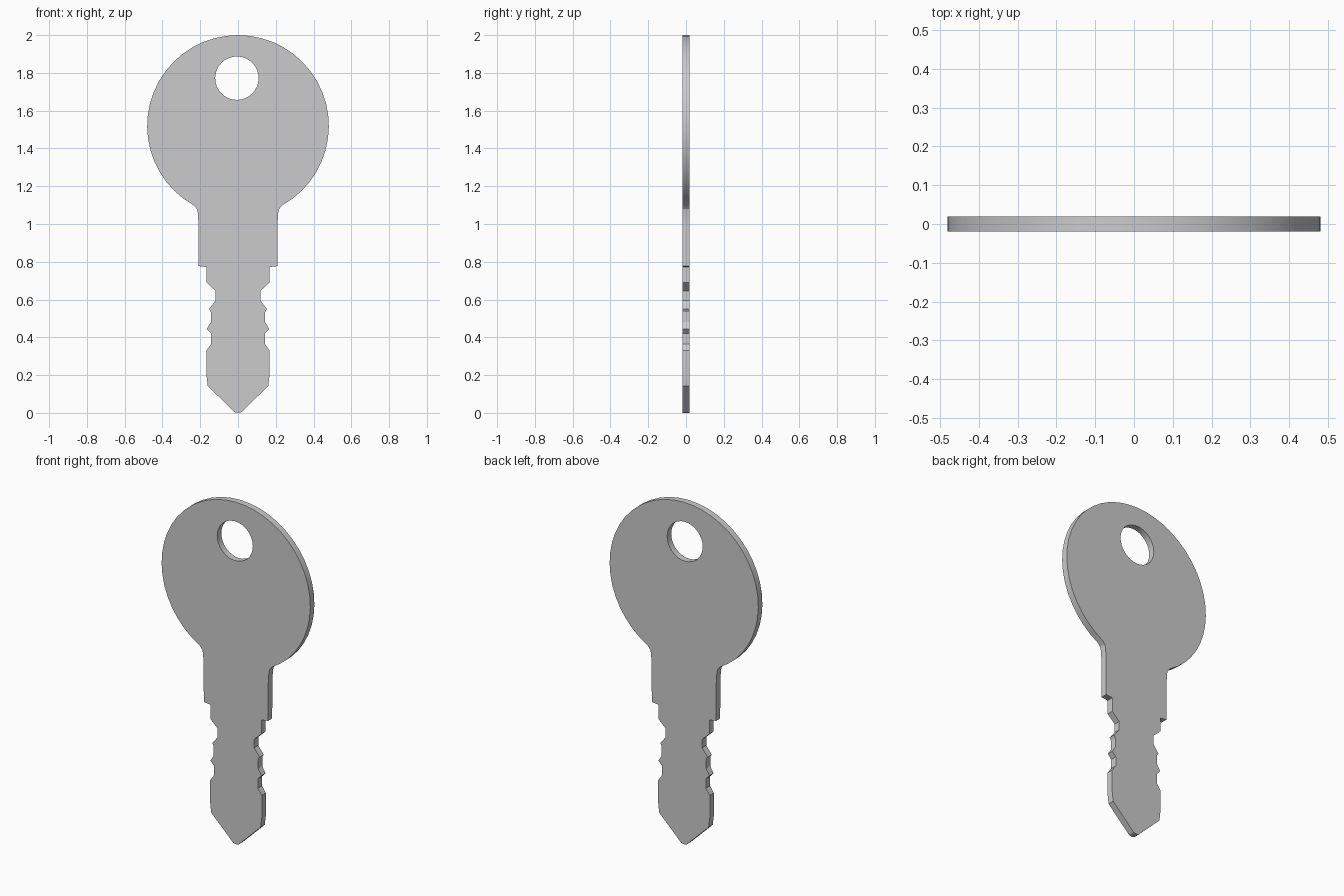
import bpy, bmesh
from math import sin, cos, radians, pi

if "Cube" in bpy.data.objects:
    bpy.data.objects.remove(bpy.data.objects["Cube"])

THICK = 0.038

# right half of the blade and neck, tip to head (x, z)
half = [(0.018, 0.004), (0.160, 0.142), (0.167, 0.20), (0.167, 0.33),
        (0.142, 0.365), (0.142, 0.42), (0.165, 0.445), (0.144, 0.48),
        (0.144, 0.535), (0.153, 0.55), (0.118, 0.595), (0.118, 0.645),
        (0.166, 0.69), (0.166, 0.772), (0.208, 0.777), (0.209, 1.0),
        (0.213, 1.06), (0.218, 1.08)]

# round head, swept from the right of the neck over to the left
STEPS = 40
head = []
for i in range(STEPS + 1):
    a = radians(-61 + 302 * i / STEPS)
    head.append((0.481 * cos(a), 1.519 + 0.481 * sin(a)))

outline = [(0, 0)] + half + head + [(-x, z) for x, z in reversed(half)]
hole = [(-0.006 + 0.115 * cos(2 * pi * i / 32), 1.772 + 0.115 * sin(2 * pi * i / 32))
        for i in range(32)]

# flat filled curve, extruded to the plate thickness
curve = bpy.data.curves.new("key", 'CURVE')
curve.dimensions = '2D'
curve.fill_mode = 'BOTH'
curve.extrude = THICK / 2
for pts in (outline, hole):
    s = curve.splines.new('POLY')
    s.points.add(len(pts) - 1)
    for p, (x, z) in zip(s.points, pts):
        p.co = (x, z, 0, 1)
    s.use_cyclic_u = True

key = bpy.data.objects.new("key", curve)
bpy.context.collection.objects.link(key)
key.rotation_euler.x = pi / 2
bpy.context.view_layer.objects.active = key
key.select_set(True)
bpy.ops.object.convert(target='MESH')
key = bpy.context.object
bpy.ops.object.transform_apply(location=False, rotation=True, scale=False)

# weld the plate faces to the rim
bm = bmesh.new()
bm.from_mesh(key.data)
bmesh.ops.remove_doubles(bm, verts=bm.verts, dist=0.0002)
bmesh.ops.recalc_face_normals(bm, faces=bm.faces)
bm.to_mesh(key.data)
bm.free()
bpy.ops.object.shade_smooth_by_angle(angle=radians(25))
